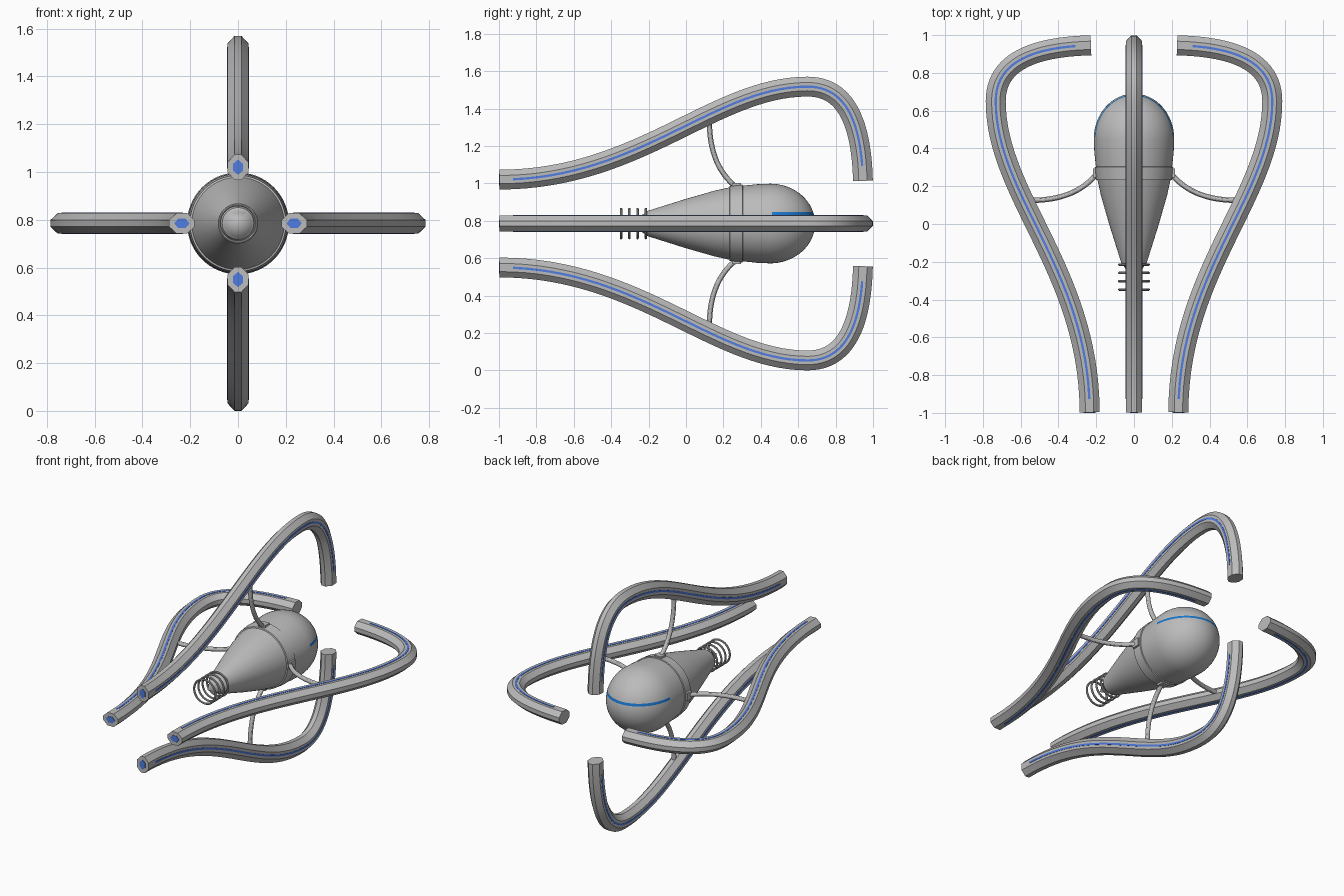
import bpy, bmesh, math
from mathutils import Vector, Matrix
from mathutils.geometry import interpolate_bezier

if "Cube" in bpy.data.objects:
    bpy.data.objects.remove(bpy.data.objects["Cube"])

AXIS_Z = 0.785


def material(name, rgb):
    m = bpy.data.materials.new(name)
    m.use_nodes = True
    m.diffuse_color = (*rgb, 1)
    m.node_tree.nodes["Principled BSDF"].inputs["Base Color"].default_value = (*rgb, 1)
    return m


GREY = material("hull grey", (0.5, 0.5, 0.5))
BLUE = material("light blue", (0.08, 0.2, 0.75))
SLIT = material("window blue", (0.01, 0.19, 0.62))


def finish(bm, name, mats, turn=0, smooth=True):
    """Turn the mesh about the long axis, lift it to axis height and link it."""
    bmesh.ops.recalc_face_normals(bm, faces=bm.faces)
    bm.transform(Matrix.Translation((0, 0, AXIS_Z)) @ Matrix.Rotation(turn, 4, "Y"))
    mesh = bpy.data.meshes.new(name)
    bm.to_mesh(mesh)
    bm.free()
    for m in mats:
        mesh.materials.append(m)
    ob = bpy.data.objects.new(name, mesh)
    bpy.context.collection.objects.link(ob)
    bpy.ops.object.select_all(action="DESELECT")
    ob.select_set(True)
    bpy.context.view_layer.objects.active = ob
    if smooth:
        bpy.ops.object.shade_smooth_by_angle(angle=math.radians(30))
    return ob


def lathe(profile, steps=64):
    """Revolve (y, radius) points about the y axis."""
    bm = bmesh.new()
    verts = [bm.verts.new((0, y, r)) for y, r in profile]
    edges = [bm.edges.new(p) for p in zip(verts, verts[1:])]
    bmesh.ops.spin(bm, geom=verts + edges, cent=(0, 0, 0), axis=(0, 1, 0),
                   angle=math.tau, steps=steps)
    bmesh.ops.remove_doubles(bm, verts=bm.verts, dist=0.0005)
    return bm


def bezier(*pts, n=24):
    """Path in the (y, radius) plane."""
    a, b, c, d = (Vector((0, y, r)) for y, r in pts)
    return interpolate_bezier(a, b, c, d, n)


def sweep(path, section):
    """Sweep a (normal, sideways) section along a path in the x = 0 plane."""
    bm = bmesh.new()
    rings = []
    for i, p in enumerate(path):
        t = (path[min(i + 1, len(path) - 1)] - path[max(i - 1, 0)]).normalized()
        n = Vector((0, -t.z, t.y))
        rings.append([bm.verts.new(p + n * u + Vector((v, 0, 0))) for u, v in section])
    k = len(section)
    for a, b in zip(rings, rings[1:]):
        for j in range(k):
            bm.faces.new((a[j], a[(j + 1) % k], b[(j + 1) % k], b[j]))
    bm.faces.new(rings[0])
    bm.faces.new(rings[-1][::-1])
    return bm


def circle(r, n=12):
    return [(r * math.cos(math.tau * i / n), r * math.sin(math.tau * i / n)) for i in range(n)]


def box_section(u, v0, v1):
    return [(-u, v0), (u, v0), (u, v1), (-u, v1)]


# teardrop body with a raised collar and a rounded back
profile = [(-0.32, 0), (-0.215, 0.058), (-0.21, 0.066), (0, 0.132), (0.15, 0.175), (0.232, 0.193),
           (0.234, 0.201), (0.302, 0.208), (0.304, 0.202), (0.38, 0.21)]
for i in range(17):
    a = math.pi / 2 * i / 16
    profile.append((0.45 + 0.24 * math.sin(a), 0.213 * math.cos(a)))
body = lathe(profile)

# window slit cut into the back half of the body
LOW, HIGH, START = 0.046, 0.062, 0.46
for co, no in (((0, 0, LOW), (0, 0, 1)), ((0, 0, HIGH), (0, 0, 1)), ((0, START, 0), (0, 1, 0))):
    bmesh.ops.bisect_plane(body, geom=body.verts[:] + body.edges[:] + body.faces[:],
                           plane_co=co, plane_no=no, dist=1e-5)
for f in body.faces:
    c = f.calc_center_median()
    if LOW < c.z < HIGH and c.y > START:
        f.material_index = 1
finish(body, "body", [GREY, SLIT])

# rings around the nose
for i in range(4):
    y = -0.347 + 0.044 * i
    loop = [(y + u, 0.078 + v) for u, v in circle(0.0065, 10)]
    finish(lathe(loop + loop[:1], 48), f"nose_ring_{i + 1}", [GREY])

# centre line of an arm: long rise, then a hook at the back
rise = bezier((-0.997, 0.235), (-0.25, 0.235), (0.15, 0.732), (0.65, 0.732), n=32)
hook = bezier((0.65, 0.732), (0.85, 0.732), (0.938, 0.55), (0.946, 0.228), n=24)
arm_path = rise + hook[1:]
stripe_path = [p for p in arm_path if p.y > -0.96 and not (p.y > 0.9 and p.z < 0.27)]
strut_path = bezier((0.275, 0.19), (0.17, 0.27), (0.125, 0.39), (0.125, 0.55), n=16)

octagon = [(0.053, 0.014), (0.022, 0.043), (-0.022, 0.043), (-0.053, 0.014),
           (-0.053, -0.014), (-0.022, -0.043), (0.022, -0.043), (0.053, -0.014)]
lamp = [(0.032, 0), (0.015, 0.02), (-0.015, 0.02), (-0.032, 0), (-0.015, -0.02), (0.015, -0.02)]
lamp_path = [Vector((0, -1, 0.235)), Vector((0, -0.995, 0.235))]
mount_path = [Vector((0, 0.245, 0.204)), Vector((0, 0.295, 0.204))]

# four arms around the body, each with stripes, a front lamp and a strut
for i, side in enumerate(("top", "left", "bottom", "right")):
    turn = i * math.pi / 2
    finish(sweep(arm_path, octagon), side + "_arm", [GREY], turn)
    for s, label in ((1, "a"), (-1, "b")):
        finish(sweep(stripe_path, box_section(0.006, s * 0.041, s * 0.045)),
               f"{side}_stripe_{label}", [BLUE], turn)
    finish(sweep(lamp_path, lamp), side + "_lamp", [BLUE], turn, False)
    finish(sweep(strut_path, circle(0.014)), side + "_strut", [GREY], turn)
    finish(sweep(mount_path, box_section(0.012, -0.025, 0.025)), side + "_mount",
           [GREY], turn, False)
